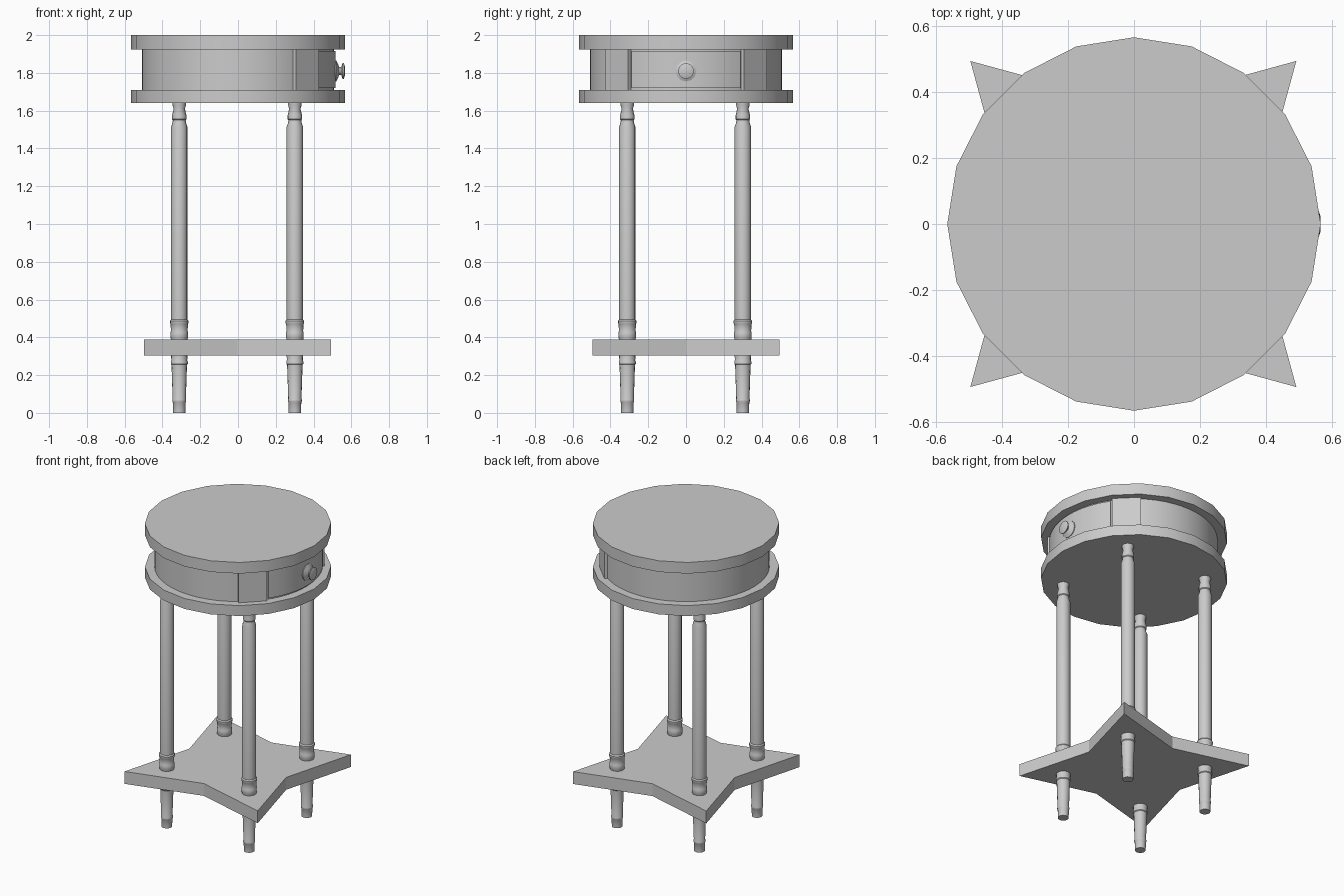
import bpy, bmesh, math
from mathutils import Matrix, Vector

if "Cube" in bpy.data.objects:
    bpy.data.objects.remove(bpy.data.objects["Cube"])

OFF = -0.005  # slight offset of the leg group


def make(name, bm, smooth=True):
    bmesh.ops.recalc_face_normals(bm, faces=bm.faces[:])
    me = bpy.data.meshes.new(name)
    bm.to_mesh(me)
    bm.free()
    ob = bpy.data.objects.new(name, me)
    bpy.context.collection.objects.link(ob)
    if smooth:
        bpy.ops.object.select_all(action='DESELECT')
        ob.select_set(True)
        bpy.context.view_layer.objects.active = ob
        bpy.ops.object.shade_smooth_by_angle(angle=math.radians(35))
    return ob


def lathe(name, profile, sides, matrix=None):
    """Closed turned shape from (radius, height) points."""
    bm = bmesh.new()
    rings = []
    for r, z in profile:
        rings.append([bm.verts.new((r * math.cos(2 * math.pi * i / sides),
                                    r * math.sin(2 * math.pi * i / sides), z))
                      for i in range(sides)])
    for a, b in zip(rings, rings[1:]):
        for i in range(sides):
            j = (i + 1) % sides
            bm.faces.new((a[i], a[j], b[j], b[i]))
    bm.faces.new(rings[0][::-1])
    bm.faces.new(rings[-1])
    if matrix:
        bm.transform(matrix)
    return make(name, bm)


def prism(name, outline, z0, z1, smooth=False):
    bm = bmesh.new()
    face = bm.faces.new([bm.verts.new((x, y, z0)) for x, y in outline])
    ext = bmesh.ops.extrude_face_region(bm, geom=[face])
    verts = [g for g in ext['geom'] if isinstance(g, bmesh.types.BMVert)]
    bmesh.ops.translate(bm, vec=(0, 0, z1 - z0), verts=verts)
    return make(name, bm, smooth)


# Round top, lower disc and the drum between them
lathe("table_top", [(0.567, 1.925), (0.567, 2.0)], 20)
lathe("lower_disc", [(0.567, 1.64), (0.567, 1.71)], 20)
lathe("drum", [(0.508, 1.71), (0.508, 1.925)], 60)

# Flat posts either side of the drawer
for side, label in ((-1, "front"), (1, "back")):
    bm = bmesh.new()
    bmesh.ops.create_cube(bm, size=1)
    bm.transform(Matrix.Rotation(side * math.pi / 4, 4, 'Z')
                 @ Matrix.Translation((0.475, 0, 1.8175))
                 @ Matrix.Diagonal((0.09, 0.175, 0.215, 1)))
    make("drawer_post_" + label, bm, False)

# Curved drawer front facing +x
steps, half = 12, math.radians(34)
angles = [-half + 2 * half * i / steps for i in range(steps + 1)]
arc = [(0.517 * math.cos(a), 0.517 * math.sin(a)) for a in angles]
arc += [(0.48 * math.cos(a), 0.48 * math.sin(a)) for a in reversed(angles)]
prism("drawer_front", arc, 1.72, 1.915, True)

# Drawer knob
lathe("drawer_knob",
      [(0.055, 0.505), (0.055, 0.52), (0.035, 0.53), (0.02, 0.536), (0.02, 0.546),
       (0.042, 0.554), (0.042, 0.56), (0.025, 0.566)],
      12, Matrix.Translation((0, 0, 1.81)) @ Matrix.Rotation(math.pi / 2, 4, 'Y'))

# Four-pointed star shelf
star = []
for k in range(4):
    for r, a in ((0.7, 45), (0.36, 90)):
        t = math.radians(a + 90 * k)
        star.append((r * math.cos(t) - 0.002, r * math.sin(t)))
prism("star_shelf", star, 0.305, 0.388)

# Turned legs passing through the shelf
leg = [(0.033, 0), (0.034, 0.055), (0.037, 0.06), (0.037, 0.07), (0.035, 0.075),
       (0.041, 0.255), (0.045, 0.26), (0.045, 0.272), (0.042, 0.278), (0.044, 0.31),
       (0.045, 0.395), (0.047, 0.40), (0.047, 0.425), (0.044, 0.432), (0.046, 0.47),
       (0.049, 0.475), (0.049, 0.487), (0.043, 0.495), (0.043, 1.515), (0.036, 1.535),
       (0.034, 1.55), (0.038, 1.555), (0.038, 1.575), (0.030, 1.61), (0.036, 1.63),
       (0.036, 1.645)]
for sx, lr in ((-1, "left"), (1, "right")):
    for sy, fb in ((-1, "front"), (1, "back")):
        lathe(f"leg_{fb}_{lr}", leg, 16,
              Matrix.Translation((0.306 * sx + OFF, 0.306 * sy + OFF, 0)))
